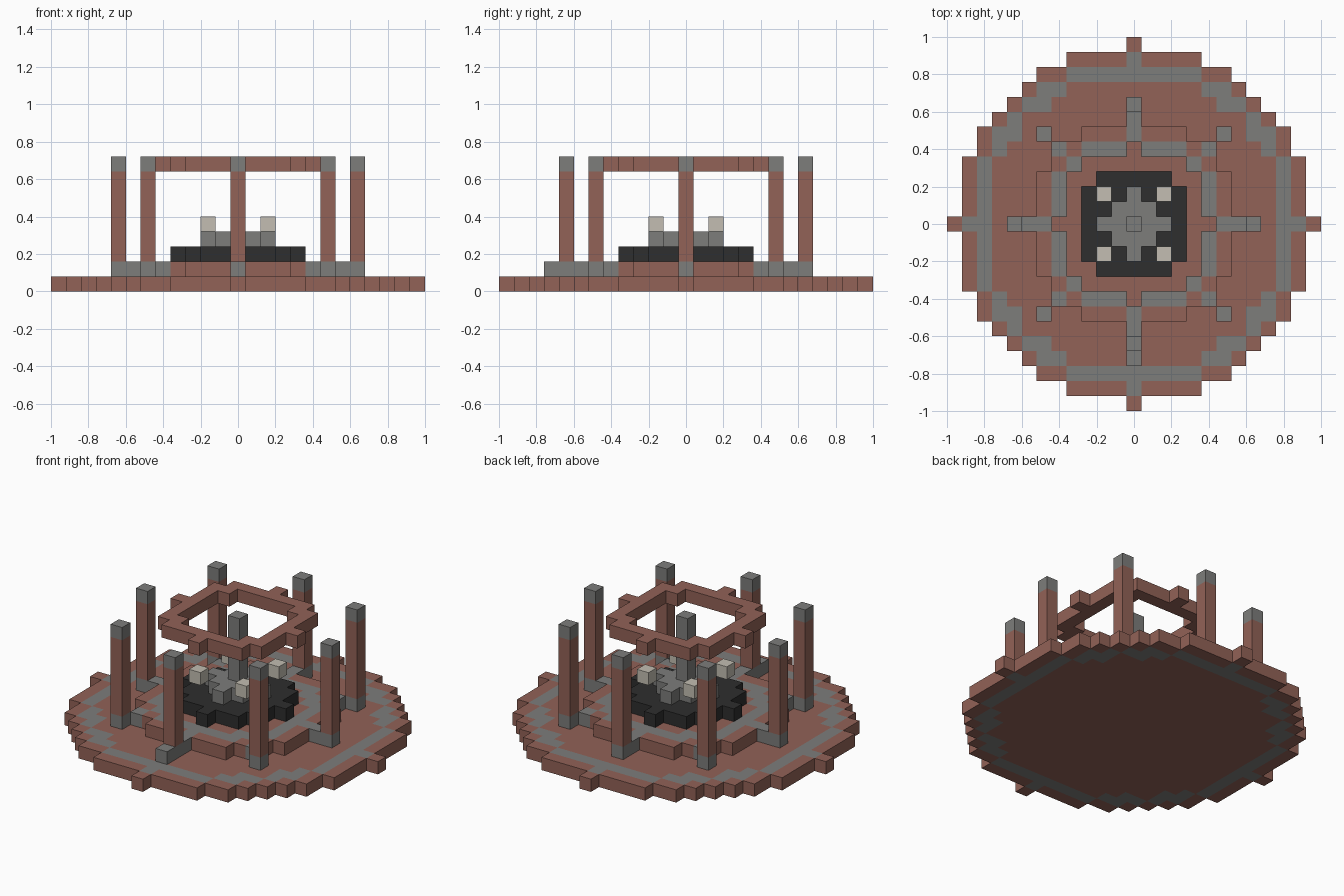
import bpy, bmesh
from mathutils import Vector

if "Cube" in bpy.data.objects:
    bpy.data.objects.remove(bpy.data.objects["Cube"])

CELL = 0.08  # block size


def material(name, rgb):
    linear = [((c / 255 + 0.055) / 1.055) ** 2.4 for c in rgb] + [1]
    mat = bpy.data.materials.new(name)
    mat.use_nodes = True
    mat.diffuse_color = linear
    bsdf = next(n for n in mat.node_tree.nodes if n.type == "BSDF_PRINCIPLED")
    bsdf.inputs["Base Color"].default_value = linear
    bsdf.inputs["Roughness"].default_value = 1
    return mat


BROWN, GREY, DARK, PALE = range(4)
MATERIALS = [material("red_brown_stone", (146, 98, 87)),
             material("grey_stone", (125, 125, 123)),
             material("black_stone", (46, 46, 46)),
             material("pale_lamp", (195, 190, 178))]


def disc(radius):
    """Block columns inside a circle."""
    span = range(-radius, radius + 1)
    return {(x, y) for x in span for y in span if x * x + y * y <= radius * radius}


def ring(outer):
    """Band one block wide: keeps the columns at or beyond the inner radius."""
    inner = outer - 1
    return {(x, y) for x, y in disc(outer) if x * x + y * y >= inner * inner}


def layer(columns, z, colour):
    return {(x, y, z): colour for x, y in columns}


AXES = [(1, 0), (0, 1), (-1, 0), (0, -1)]
DIAGONALS = [(1, 1), (-1, 1), (-1, -1), (1, -1)]
parts = {}

# Round floor with an inlaid band
parts["floor"] = layer(disc(12), 0, BROWN) | layer(ring(11), 0, GREY)

# Raised platform with an inlaid band and spokes reaching the pillars
spokes = {(dx * n, dy * n) for dx, dy in AXES for n in (6, 7, 8)}
spokes |= {(dx * n, dy * n) for dx, dy in DIAGONALS for n in (4, 5, 6)}
parts["platform"] = layer(disc(7), 1, BROWN) | layer(ring(6) | spokes, 1, GREY)
parts["front_step"] = {(0, -9, 1): GREY}

# Stepped centre with its post and lamps
parts["dark_plinth"] = layer(disc(4), 2, DARK)
parts["grey_plinth"] = layer(disc(2), 3, GREY)
parts["centre_post"] = {(0, 0, z): GREY for z in range(4, 9)}
for i, (dx, dy) in enumerate(DIAGONALS):
    parts[f"lamp_{i + 1}"] = {(2 * dx, 2 * dy, 4): PALE}

# Eight pillars with grey caps
feet = [(8 * dx, 8 * dy) for dx, dy in AXES] + [(6 * dx, 6 * dy) for dx, dy in DIAGONALS]
for i, (x, y) in enumerate(feet):
    parts[f"pillar_{i + 1}"] = {(x, y, z): GREY if z == 8 else BROWN for z in range(2, 9)}

# Floating ring overhead
parts["overhead_ring"] = layer(ring(5), 8, BROWN)

occupied = {cell for cells in parts.values() for cell in cells}


def build(name, cells):
    """Turn blocks into one mesh, leaving out faces buried between blocks."""
    bm = bmesh.new()
    for cell, colour in cells.items():
        centre = Vector(cell) + Vector((0, 0, 0.5))
        for axis in range(3):
            for sign in (-1, 1):
                normal = Vector((0, 0, 0))
                normal[axis] = sign
                if tuple(int(c + n) for c, n in zip(cell, normal)) in occupied:
                    continue
                u = Vector((0, 0, 0))
                u[(axis + 1) % 3] = 0.5
                v = normal.cross(u)
                middle = centre + normal / 2
                corners = (middle - u - v, middle + u - v, middle + u + v, middle - u + v)
                face = bm.faces.new([bm.verts.new(p * CELL) for p in corners])
                face.material_index = colour
    bmesh.ops.remove_doubles(bm, verts=bm.verts, dist=0.001)
    mesh = bpy.data.meshes.new(name)
    bm.to_mesh(mesh)
    bm.free()
    for mat in MATERIALS:
        mesh.materials.append(mat)
    bpy.context.collection.objects.link(bpy.data.objects.new(name, mesh))


for part_name, part_cells in parts.items():
    build(part_name, part_cells)
